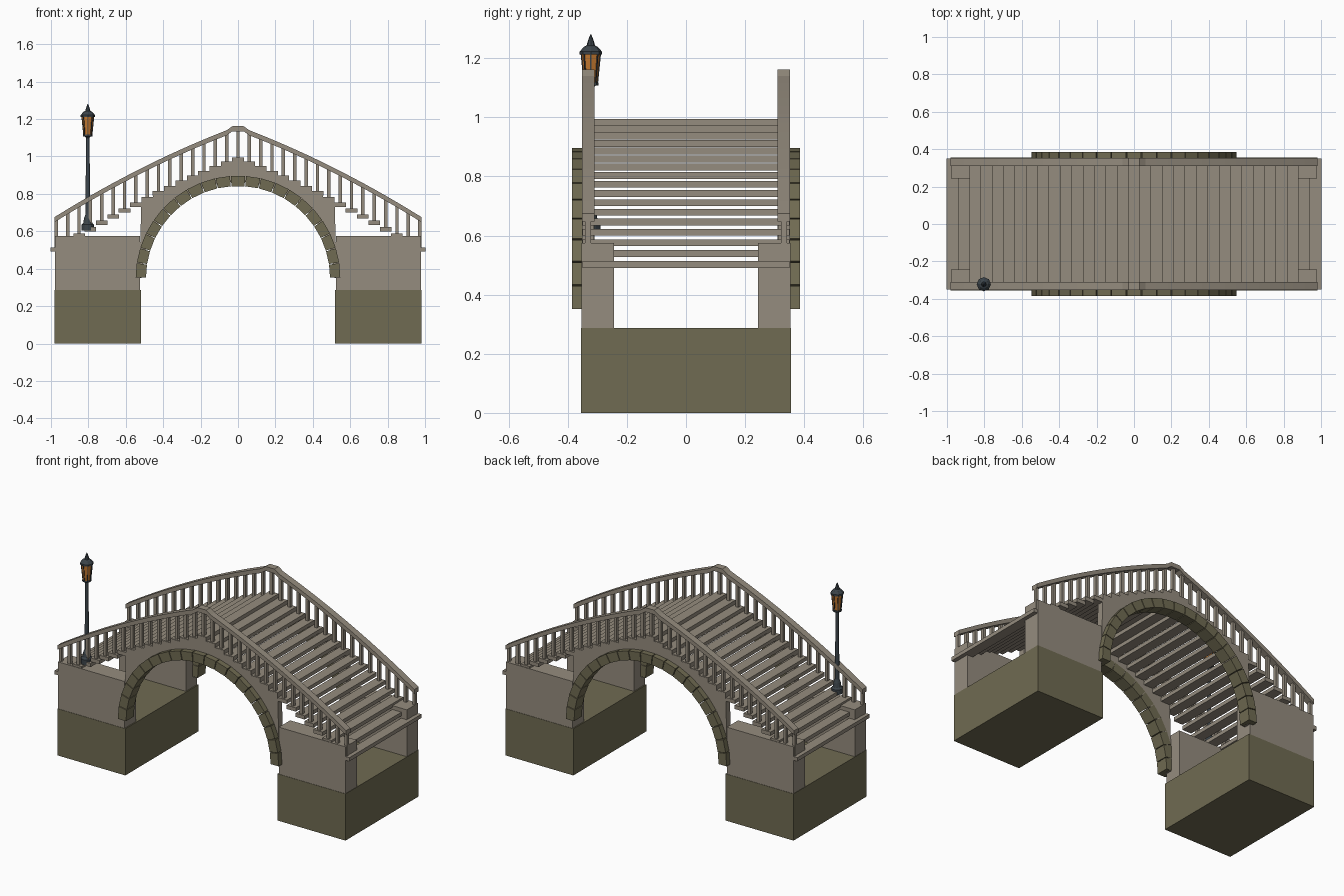
import bpy, bmesh
from math import sin, cos, pi, sqrt

old = bpy.data.objects.get("Cube")
if old:
    bpy.data.objects.remove(old)


def material(name, rgb):
    m = bpy.data.materials.new(name)
    m.use_nodes = True
    m.diffuse_color = (*rgb, 1)
    m.node_tree.nodes["Principled BSDF"].inputs["Base Color"].default_value = (*rgb, 1)
    return m


PALE = material("pale stone", (0.30, 0.263, 0.21))
MOSS = material("mossy stone", (0.162, 0.147, 0.084))
IRON = material("dark iron", (0.045, 0.058, 0.068))
GLASS = material("amber glass", (0.58, 0.2, 0.03))


def finish(name, bm, mat):
    bmesh.ops.recalc_face_normals(bm, faces=bm.faces)
    me = bpy.data.meshes.new(name)
    bm.to_mesh(me)
    bm.free()
    me.materials.append(mat)
    ob = bpy.data.objects.new(name, me)
    bpy.context.collection.objects.link(ob)
    return ob


def add_prism(bm, pts, y0, y1):
    """Extrude an x-z outline from y0 to y1."""
    near = [bm.verts.new((x, y0, z)) for x, z in pts]
    far = [bm.verts.new((x, y1, z)) for x, z in pts]
    bm.faces.new(near)
    bm.faces.new(far[::-1])
    for i in range(len(pts)):
        j = (i + 1) % len(pts)
        bm.faces.new((near[i], far[i], far[j], near[j]))


def add_box(bm, x0, x1, y0, y1, z0, z1):
    add_prism(bm, [(x0, z0), (x1, z0), (x1, z1), (x0, z1)], y0, y1)


def lathe(name, rings, sides, mat):
    """Stack rings of (radius, height) around the lamp axis."""
    bm = bmesh.new()
    loops = [[bm.verts.new((LAMP_X + r * cos(2 * pi * k / sides),
                            LAMP_Y + r * sin(2 * pi * k / sides), z))
              for k in range(sides)] for r, z in rings]
    bm.faces.new(loops[0][::-1])
    bm.faces.new(loops[-1])
    for a, b in zip(loops, loops[1:]):
        for k in range(sides):
            n = (k + 1) % sides
            bm.faces.new((a[k], a[n], b[n], b[k]))
    return finish(name, bm, mat)


PITCH = 0.0607
STEPS = 16
ARCH_Z = 0.35


def deck(x):
    """Height of the walking surface."""
    return 0.995 - 0.371 * abs(x) - 0.128 * x * x


# Foundations and the paired abutment walls above them
for side, s in (("left", 1), ("right", -1)):
    bm = bmesh.new()
    add_box(bm, s * 0.518, s * 0.98, -0.355, 0.355, 0, 0.287)
    finish(side + "_foundation", bm, MOSS)
    bm = bmesh.new()
    for t in (1, -1):
        add_box(bm, s * 0.525, s * 0.978, t * 0.243, t * 0.353, 0.287, 0.575)
    finish(side + "_abutment_walls", bm, PALE)

# Stepped deck planks
bm = bmesh.new()
for i in range(-STEPS, STEPS + 1):
    x, z = i * PITCH, deck(i * PITCH)
    add_box(bm, x - 0.031, x + 0.031, -0.35, 0.35, z - 0.023, z)
finish("deck_planks", bm, PALE)

for side, t in (("front", -1), ("back", 1)):
    # Arch ring of separate wedge stones
    bm = bmesh.new()
    count = 21
    for k in range(count):
        a0 = pi * k / count + 0.004
        a1 = pi * (k + 1) / count - 0.004
        outline = [(r * cos(a), ARCH_Z + r * sin(a))
                   for r, a in ((0.492, a0), (0.547, a0), (0.547, a1), (0.492, a1))]
        add_prism(bm, outline, t * 0.31, t * 0.386)
    finish(side + "_arch_stones", bm, MOSS)

    # Stepped wall filling the space between arch and deck
    bm = bmesh.new()
    outline = []
    for i in range(-8, 9):
        z = deck(i * PITCH) - 0.002
        for e in (-0.5, 0.5):
            outline.append((max(-0.528, min(0.528, (i + e) * PITCH)), z))
    for k in range(33):
        a = pi * k / 32
        outline.append((0.515 * cos(a), ARCH_Z + 0.515 * sin(a)))
    outline.insert(34, (0.528, ARCH_Z))
    outline.append((-0.528, ARCH_Z))
    add_prism(bm, outline, t * 0.312, t * 0.352)
    finish(side + "_spandrel_wall", bm, PALE)

    # Balusters, one on every plank
    bm = bmesh.new()
    for i in range(-STEPS, STEPS + 1):
        x = i * PITCH
        add_box(bm, x - 0.009, x + 0.009, t * 0.321, t * 0.341,
                deck(x) - 0.005, deck(x) + 0.15)
    finish(side + "_balusters", bm, PALE)

    # Handrail with a short level piece at the crown
    bm = bmesh.new()
    xs = [-0.982] + [i * PITCH for i in range(-15, 0)] + [-0.03]
    xs += [-x for x in reversed(xs)]
    top = [(x, deck(x) + 0.168 + (0.01 if abs(x) < 0.04 else 0)) for x in xs]
    add_prism(bm, top + [(x, z - 0.027) for x, z in reversed(top)], t * 0.31, t * 0.352)
    finish(side + "_handrail", bm, PALE)

# Street lamp
LAMP_X, LAMP_Y = -0.803, -0.322
lathe("lamp_post", [(0.033, 0.605), (0.033, 0.635), (0.024, 0.645), (0.02, 0.67),
                    (0.013, 0.69), (0.011, 0.9), (0.009, 1.1), (0.02, 1.112)], 12, IRON)
lathe("lantern_floor", [(0.026, 1.108), (0.026, 1.117)], 8, IRON)
lathe("lantern_glass", [(0.022, 1.117), (0.032, 1.215)], 8, GLASS)
lathe("lantern_roof", [(0.038, 1.212), (0.038, 1.222), (0.024, 1.238), (0.014, 1.243),
                       (0.011, 1.255), (0.002, 1.28)], 8, IRON)

# Slanted bars on the lantern corners
bm = bmesh.new()
for k in range(8):
    a = 2 * pi * k / 8
    ends = []
    for r, z in ((0.0225, 1.115), (0.0325, 1.215)):
        ends.append([bm.verts.new((LAMP_X + (r + dr) * cos(a) - dt * sin(a),
                                   LAMP_Y + (r + dr) * sin(a) + dt * cos(a), z))
                     for dr, dt in ((-0.002, -0.002), (0.002, -0.002),
                                    (0.002, 0.002), (-0.002, 0.002))])
    for j in range(4):
        n = (j + 1) % 4
        bm.faces.new((ends[0][j], ends[0][n], ends[1][n], ends[1][j]))
    bm.faces.new(ends[0][::-1])
    bm.faces.new(ends[1])
finish("lantern_bars", bm, IRON)
